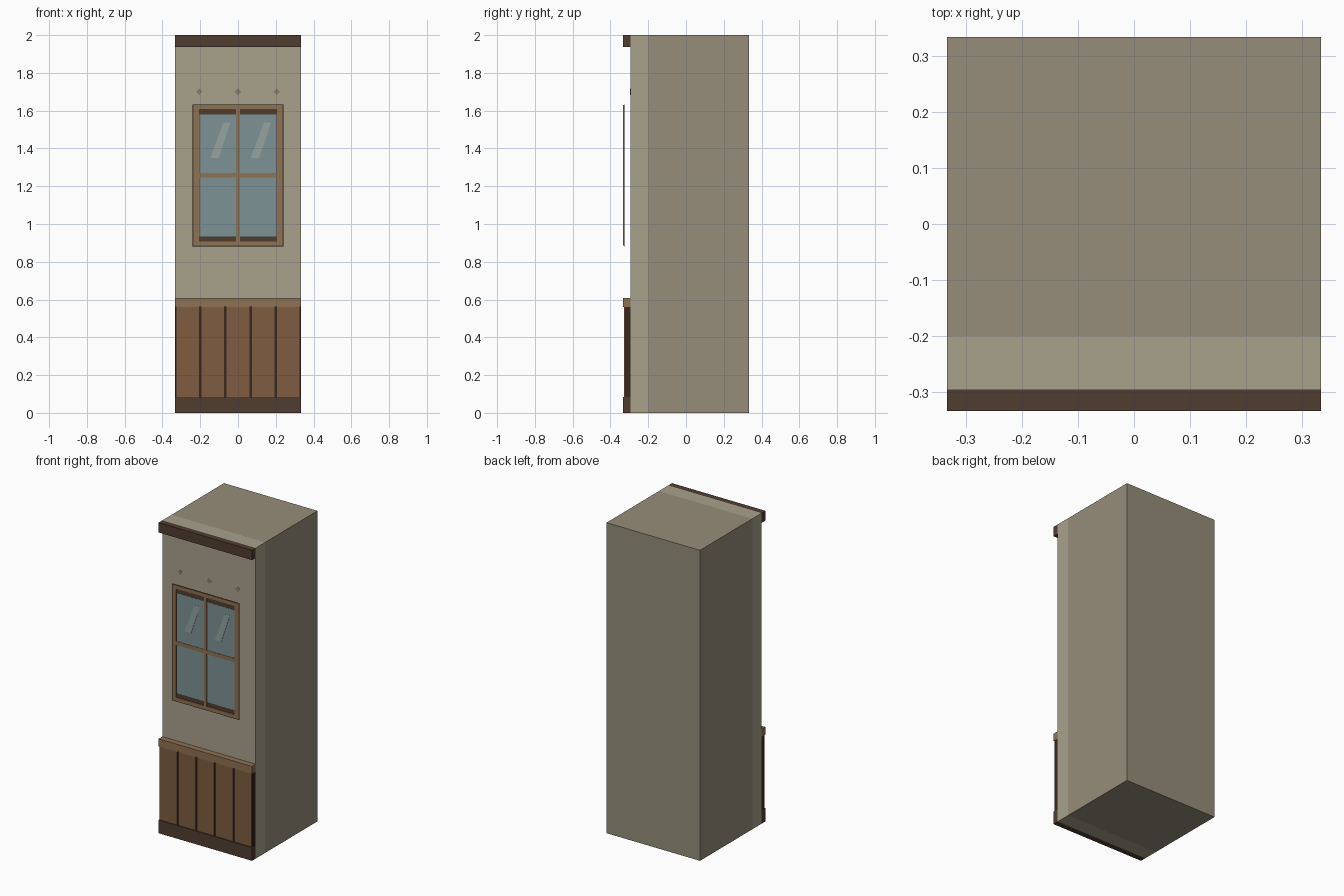
import bpy, bmesh

if "Cube" in bpy.data.objects:
    bpy.data.objects.remove(bpy.data.objects["Cube"])

W = 0.333       # half width and half depth
WALL = -0.295   # front plane of the plaster


def srgb(r, g, b):
    def lin(c):
        c /= 255
        return c / 12.92 if c <= 0.04045 else ((c + 0.055) / 1.055) ** 2.4
    return (lin(r), lin(g), lin(b), 1)


def mat(name, *rgb):
    m = bpy.data.materials.new(name)
    m.diffuse_color = srgb(*rgb)
    m.use_nodes = True
    m.node_tree.nodes["Principled BSDF"].inputs["Base Color"].default_value = m.diffuse_color
    return m


STONE = mat("stone", 150, 141, 122)
PLASTER = mat("plaster", 168, 161, 140)
DARK = mat("dark_wood", 80, 61, 49)
GROOVE = mat("groove_shadow", 56, 40, 30)
WOOD = mat("panel_wood", 126, 92, 64)
TRIM = mat("trim_wood", 142, 114, 82)
GLASS = mat("glass", 124, 146, 148)
GLINT = mat("glint", 150, 163, 160)
STUD = mat("stud", 145, 122, 108)


def prism(name, outline, y0, y1, material):
    """Extrude an x-z outline from y0 (front) to y1 (back)."""
    bm = bmesh.new()
    front = bm.faces.new([bm.verts.new((x, y0, z)) for x, z in outline])
    ext = bmesh.ops.extrude_face_region(bm, geom=[front], use_keep_orig=True)
    for v in ext["geom"]:
        if isinstance(v, bmesh.types.BMVert):
            v.co.y = y1
    bmesh.ops.recalc_face_normals(bm, faces=bm.faces)
    mesh = bpy.data.meshes.new(name)
    bm.to_mesh(mesh)
    bm.free()
    mesh.materials.append(material)
    ob = bpy.data.objects.new(name, mesh)
    bpy.context.collection.objects.link(ob)
    return ob


def box(name, x0, x1, z0, z1, y0, y1, material):
    return prism(name, [(x0, z0), (x1, z0), (x1, z1), (x0, z1)], y0, y1, material)


# Wall core and plaster facing
box("wall_core", -W, W, 0, 2, -0.2, W, STONE)
box("plaster_facing", -W, W, 0, 2, WALL, -0.2, PLASTER)

# Horizontal mouldings
box("ceiling_trim", -W, W, 1.937, 2, -W, WALL, DARK)
box("chair_rail", -W, W, 0.56, 0.608, -W, WALL, TRIM)
box("baseboard", -W, W, 0, 0.085, -W, WALL, DARK)

# Wainscot: dark backing with five planks
box("wainscot_backing", -W, W, 0.085, 0.56, -0.322, WALL, GROOVE)
pitch = 2 * W / 5
for i in range(5):
    x = -W + i * pitch
    box(f"wainscot_plank_{i + 1}", x + 0.007, x + pitch - 0.007,
        0.085, 0.56, -0.327, -0.322, WOOD)

# Window: thin panel standing proud of the wall
box("window_backing", -0.24, 0.24, 0.88, 1.632, -0.3295, -0.326, DARK)
box("window_glass", -0.205, 0.205, 0.935, 1.58, -0.3305, -0.3295, GLASS)
FY, BY = -W, -0.3295
for side, s in (("left", -1), ("right", 1)):
    a, b = sorted((s * 0.207, s * 0.235))
    box(f"window_stile_{side}", a, b, 0.885, 1.63, FY, BY, TRIM)
for name, z0, z1 in (("top", 1.608, 1.63), ("middle", 1.245, 1.27),
                     ("bottom", 0.885, 0.908)):
    box(f"window_rail_{name}", -0.207, 0.207, z0, z1, FY, BY, TRIM)
for name, z0, z1 in (("lower", 0.908, 1.245), ("upper", 1.27, 1.608)):
    box(f"window_mullion_{name}", -0.01, 0.01, z0, z1, FY, BY, TRIM)

# Slanted reflections on the upper panes
for i, x in enumerate((-0.147, 0.067)):
    prism(f"glass_glint_{i + 1}",
          [(x, 1.35), (x + 0.045, 1.35), (x + 0.108, 1.537), (x + 0.07, 1.537)],
          -0.3315, -0.3305, GLINT)

# Small diamond studs above the window
for i, x in enumerate((-0.205, 0, 0.205)):
    r = 0.018
    prism(f"diamond_stud_{i + 1}",
          [(x, 1.7 - r), (x + r, 1.7), (x, 1.7 + r), (x - r, 1.7)],
          WALL - 0.001, WALL, STUD)
